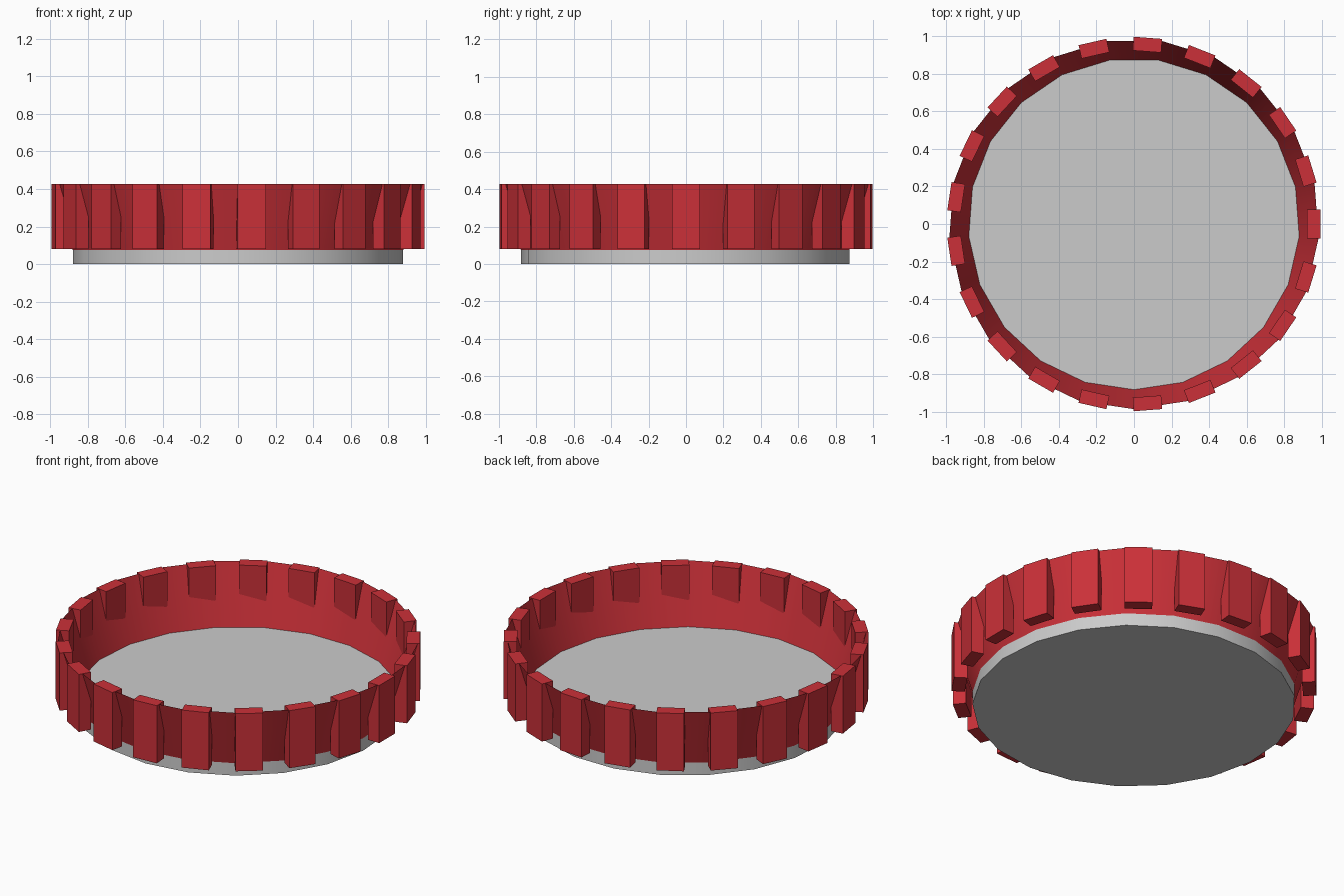
import bpy, bmesh
from math import sin, cos, pi
from mathutils import Matrix, Vector

if "Cube" in bpy.data.objects:
    bpy.data.objects.remove(bpy.data.objects["Cube"])

SIDES = 21
STEP = 2 * pi / SIDES
R_DISC, R_RIM = 0.883, 0.987
Z_FLOOR, Z_TOP = 0.075, 0.427

red = bpy.data.materials.new("red")
red.diffuse_color = (0.60, 0.03, 0.04, 1)
red.use_nodes = True
red.node_tree.nodes["Principled BSDF"].inputs["Base Color"].default_value = red.diffuse_color


def ring(bm, radius, z):
    # One corner points towards the front (-y)
    return [bm.verts.new((radius * cos(-pi / 2 + i * STEP),
                          radius * sin(-pi / 2 + i * STEP), z)) for i in range(SIDES)]


def bridge(bm, low, high):
    for i in range(SIDES):
        j = (i + 1) % SIDES
        bm.faces.new((low[i], low[j], high[j], high[i]))


def finish(bm, name, material=None, smooth=True):
    mesh = bpy.data.meshes.new(name)
    bm.to_mesh(mesh)
    bm.free()
    obj = bpy.data.objects.new(name, mesh)
    bpy.context.collection.objects.link(obj)
    if material:
        mesh.materials.append(material)
    if smooth:
        bpy.ops.object.select_all(action='DESELECT')
        obj.select_set(True)
        bpy.context.view_layer.objects.active = obj
        bpy.ops.object.shade_smooth_by_angle()
    return obj


# Grey base disc
bm = bmesh.new()
low, high = ring(bm, R_DISC, 0), ring(bm, R_DISC, Z_FLOOR)
bridge(bm, low, high)
bm.faces.new(low[::-1])
bm.faces.new(high)
finish(bm, "base_disc")

# Thin flared wall, open at the top
bm = bmesh.new()
bridge(bm, ring(bm, R_DISC, Z_FLOOR), ring(bm, R_RIM, Z_TOP))
finish(bm, "flared_wall", red)

# Upright grip blocks, one per side, set through the wall
R_IN, R_OUT, WIDTH, Z_LOW = 0.922, 0.995, 0.152, 0.08
bm = bmesh.new()
size = Matrix.Diagonal((R_OUT - R_IN, WIDTH, Z_TOP - Z_LOW, 1))
place = Matrix.Translation(Vector(((R_IN + R_OUT) / 2, 0, (Z_TOP + Z_LOW) / 2)))
for i in range(SIDES):
    bmesh.ops.create_cube(bm, size=1, matrix=Matrix.Rotation(i * STEP, 4, 'Z') @ place @ size)
finish(bm, "grip_blocks", red, smooth=False)
